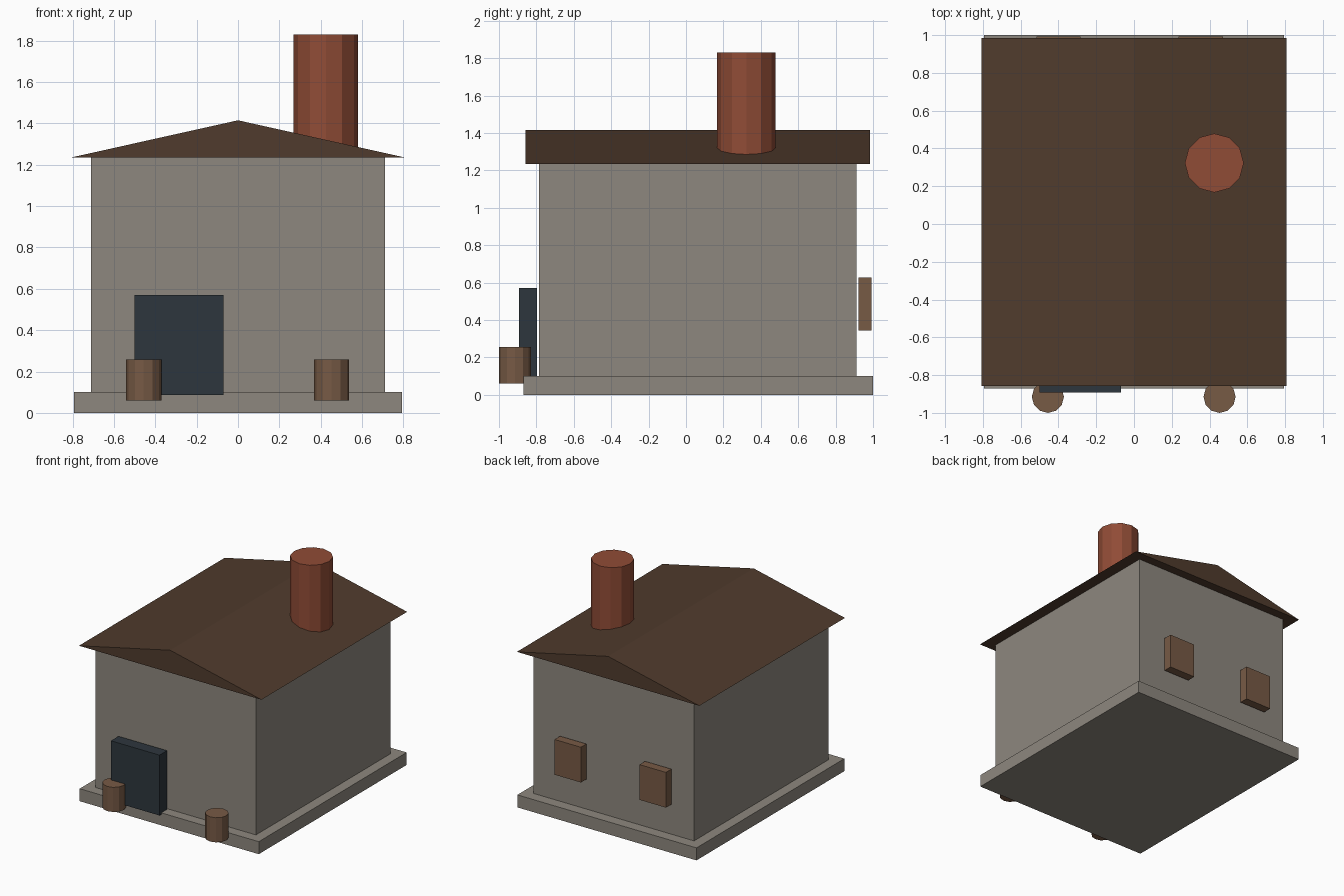
import bpy
import bmesh
from mathutils import Matrix, Vector

cube = bpy.data.objects.get("Cube")
if cube:
    bpy.data.objects.remove(cube, do_unlink=True)


def material(name, rgb):
    m = bpy.data.materials.new(name)
    m.use_nodes = True
    m.diffuse_color = (*rgb, 1)
    bsdf = next(n for n in m.node_tree.nodes if n.type == "BSDF_PRINCIPLED")
    bsdf.inputs["Base Color"].default_value = (*rgb, 1)
    return m


stone = material("grey stone", (0.27, 0.245, 0.21))
roof_brown = material("dark brown roof", (0.08, 0.044, 0.026))
brick = material("red brick", (0.28, 0.072, 0.037))
slate = material("dark slate", (0.027, 0.037, 0.047))
wood = material("brown wood", (0.185, 0.103, 0.06))


def finish(name, bm, mat):
    bmesh.ops.recalc_face_normals(bm, faces=bm.faces)
    mesh = bpy.data.meshes.new(name)
    bm.to_mesh(mesh)
    bm.free()
    mesh.materials.append(mat)
    obj = bpy.data.objects.new(name, mesh)
    bpy.context.collection.objects.link(obj)
    return obj


def box(name, low, high, mat):
    low, high = Vector(low), Vector(high)
    bm = bmesh.new()
    bmesh.ops.create_cube(bm, size=1, matrix=Matrix.Translation((low + high) / 2)
                          @ Matrix.Diagonal((*(high - low), 1)))
    return finish(name, bm, mat)


def cylinder(name, x, y, radius, bottom, top, mat):
    bm = bmesh.new()
    bmesh.ops.create_cone(bm, cap_ends=True, segments=12, radius1=radius, radius2=radius,
                          depth=top - bottom,
                          matrix=Matrix.Translation((x, y, (bottom + top) / 2)))
    return finish(name, bm, mat)


# Foundation slab and walls
box("foundation", (-0.793, -0.87, 0), (0.793, 1.0, 0.1), stone)
box("walls", (-0.71, -0.787, 0.1), (0.71, 0.912, 1.235), stone)

# Gabled roof: a triangle pulled along the length of the house
bm = bmesh.new()
gable = bm.faces.new([bm.verts.new((x, -0.857, z))
                      for x, z in ((-0.808, 1.235), (0.808, 1.235), (0, 1.415))])
pulled = bmesh.ops.extrude_face_region(bm, geom=[gable], use_keep_orig=True)
bmesh.ops.translate(bm, vec=(0, 1.842, 0),
                    verts=[v for v in pulled["geom"] if isinstance(v, bmesh.types.BMVert)])
finish("roof", bm, roof_brown)

# Chimney
cylinder("chimney", 0.425, 0.323, 0.156, 1.24, 1.83, brick)

# Front door
box("door", (-0.5, -0.892, 0.087), (-0.07, -0.797, 0.57), slate)

# Back shutters
for side, x in (("right", -0.4), ("left", 0.353)):
    box(side + "_back_shutter", (x - 0.117, 0.922, 0.345), (x + 0.117, 0.992, 0.627), wood)

# Front barrels
for side, x in (("right", -0.456), ("left", 0.453)):
    cylinder(side + "_barrel", x, -0.915, 0.085, 0.06, 0.257, wood)
